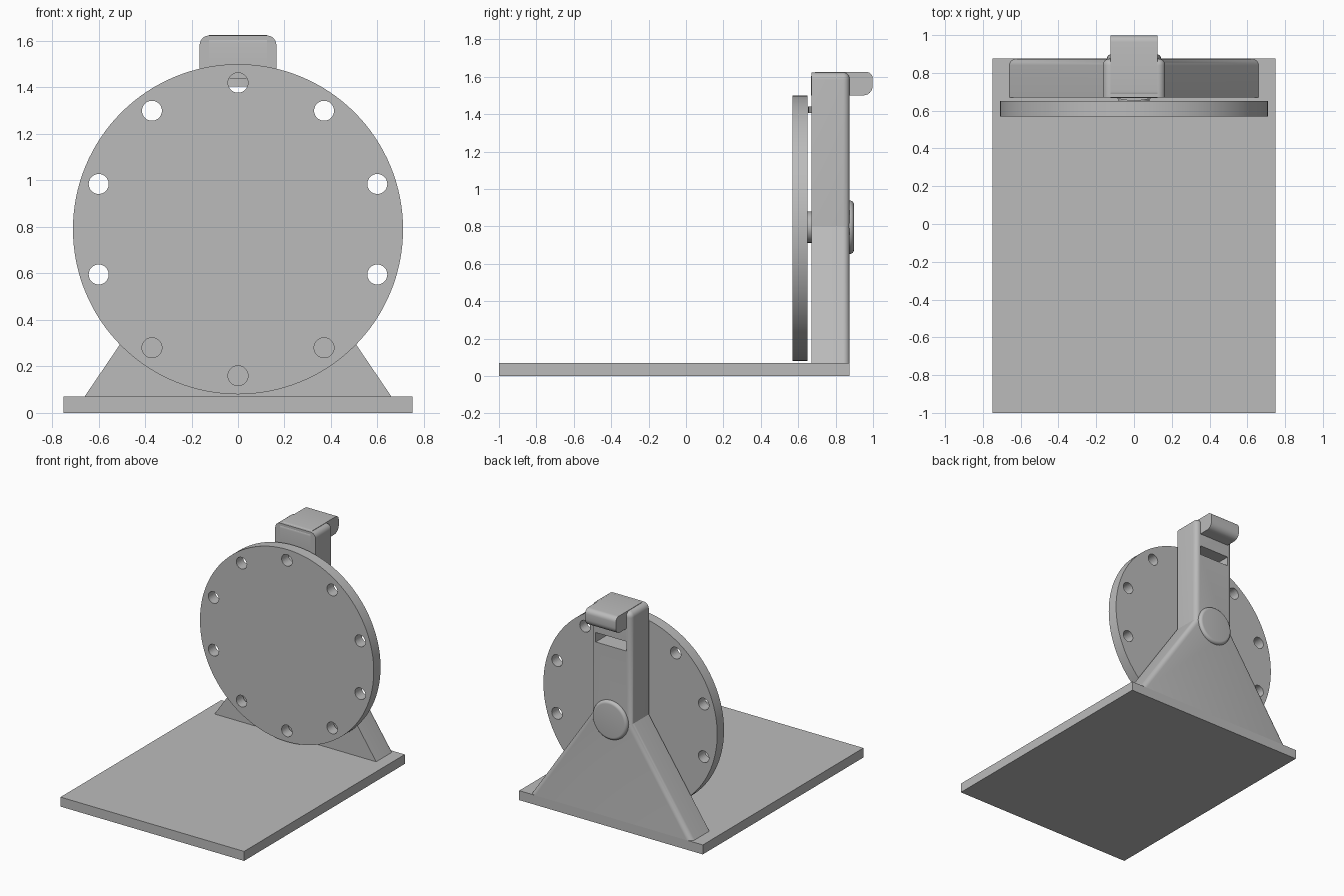
import bpy, bmesh, math
from mathutils import Matrix, Vector

cube = bpy.data.objects.get("Cube")
if cube:
    bpy.data.objects.remove(cube, do_unlink=True)

grey = bpy.data.materials.new("plain grey")
grey.use_nodes = True
grey.diffuse_color = (0.5, 0.5, 0.5, 1)
grey.node_tree.nodes["Principled BSDF"].inputs["Base Color"].default_value = (0.5, 0.5, 0.5, 1)


def finish(name, bm, smooth=True):
    bmesh.ops.recalc_face_normals(bm, faces=bm.faces)
    mesh = bpy.data.meshes.new(name)
    bm.to_mesh(mesh)
    bm.free()
    ob = bpy.data.objects.new(name, mesh)
    bpy.context.collection.objects.link(ob)
    mesh.materials.append(grey)
    if smooth:
        bpy.ops.object.select_all(action='DESELECT')
        ob.select_set(True)
        bpy.context.view_layer.objects.active = ob
        bpy.ops.object.shade_smooth_by_angle(angle=math.radians(30))
    return ob


def add_box(bm, lo, hi):
    lo, hi = Vector(lo), Vector(hi)
    m = Matrix.Translation((lo + hi) / 2) @ Matrix.Diagonal((*(hi - lo), 1))
    bmesh.ops.create_cube(bm, size=1, matrix=m)


def add_rod(bm, x, z, r, y0, y1, segs, r_back=None):
    # Cylinder or cone lying along y
    m = Matrix.Translation((x, (y0 + y1) / 2, z)) @ Matrix.Rotation(-math.pi / 2, 4, 'X')
    bmesh.ops.create_cone(bm, cap_ends=True, segments=segs, radius1=r,
                          radius2=r if r_back is None else r_back, depth=y1 - y0, matrix=m)


def round_edges(bm, radius, test, segs=6):
    edges = [e for e in bm.edges if test(*[v.co for v in e.verts])]
    bmesh.ops.bevel(bm, geom=edges, offset=radius, segments=segs, profile=0.5, affect='EDGES')


def cut(ob, bm, name):
    cutter = finish(name, bm, False)
    cutter.hide_render = True
    mod = ob.modifiers.new("cut", 'BOOLEAN')
    mod.object, mod.solver = cutter, 'EXACT'
    bpy.ops.object.select_all(action='DESELECT')
    ob.select_set(True)
    bpy.context.view_layer.objects.active = ob
    bpy.ops.object.modifier_apply(modifier=mod.name)
    bpy.data.objects.remove(cutter, do_unlink=True)


FRONT, BACK, AXIS = 0.67, 0.875, 0.79

# Base plate
bm = bmesh.new()
add_box(bm, (-0.75, -1, 0), (0.75, BACK, 0.07))
finish("base_plate", bm, False)

# Upright bracket: splayed foot and straight neck, rounded at the top and back
bm = bmesh.new()
half = [(0.66, 0.07), (0.165, 0.8), (0.165, 1.623)]
outline = half + [(-x, z) for x, z in reversed(half)]
face = bm.faces.new([bm.verts.new((x, FRONT, z)) for x, z in outline])
ext = bmesh.ops.extrude_face_region(bm, geom=[face])
for v in ext["geom"]:
    if isinstance(v, bmesh.types.BMVert):
        v.co.y = BACK
round_edges(bm, 0.04, lambda a, b: a.z > 1.6 and b.z > 1.6 and abs(a.x - b.x) < 0.01)
round_edges(bm, 0.035, lambda a, b: min(a.y, b.y) > BACK - 0.01 and max(a.z, b.z) > 0.1)
bracket = finish("bracket", bm)
bm = bmesh.new()
add_box(bm, (-0.125, 0.5, 1.335), (0.125, 1, 1.405))
cut(bracket, bm, "slot_cutter")

# Indexing disc with a ring of ten holes
bm = bmesh.new()
add_rod(bm, 0, AXIS, 0.71, 0.57, 0.65, 128)
disc = finish("disc", bm)
bm = bmesh.new()
for i in range(10):
    a = i * math.tau / 10
    add_rod(bm, 0.63 * math.sin(a), AXIS + 0.63 * math.cos(a), 0.043, 0.5, 0.75, 32)
cut(disc, bm, "hole_cutter")

# Axle and its domed button at the back
bm = bmesh.new()
add_rod(bm, 0, AXIS + 0.005, 0.083, 0.64, 0.7, 48)
finish("axle", bm)
bm = bmesh.new()
add_rod(bm, 0, AXIS + 0.005, 0.143, BACK - 0.02, 0.898, 64)
round_edges(bm, 0.022, lambda a, b: min(a.y, b.y) > 0.89)
finish("axle_button", bm)

# Latch with a rounded grip overhanging the back
bm = bmesh.new()
add_box(bm, (-0.125, FRONT - 0.003, 1.5), (0.125, 0.998, 1.626))
round_edges(bm, 0.035, lambda a, b: abs(a.x - b.x) > 0.1 and a.z > 1.6)
round_edges(bm, 0.05, lambda a, b: abs(a.x - b.x) > 0.1 and a.z < 1.51 and a.y > 0.9)
finish("latch", bm)

# Curved tab that locks into the top hole
bm = bmesh.new()
arc = [(0.12 * t / 8, FRONT + 0.005 - 0.022 * (1 - (t / 8) ** 2)) for t in range(-8, 9)]
face = bm.faces.new([bm.verts.new((x, y, 1.405)) for x, y in arc])
ext = bmesh.ops.extrude_face_region(bm, geom=[face])
for v in ext["geom"]:
    if isinstance(v, bmesh.types.BMVert):
        v.co.z = 1.44
finish("locking_tab", bm)
